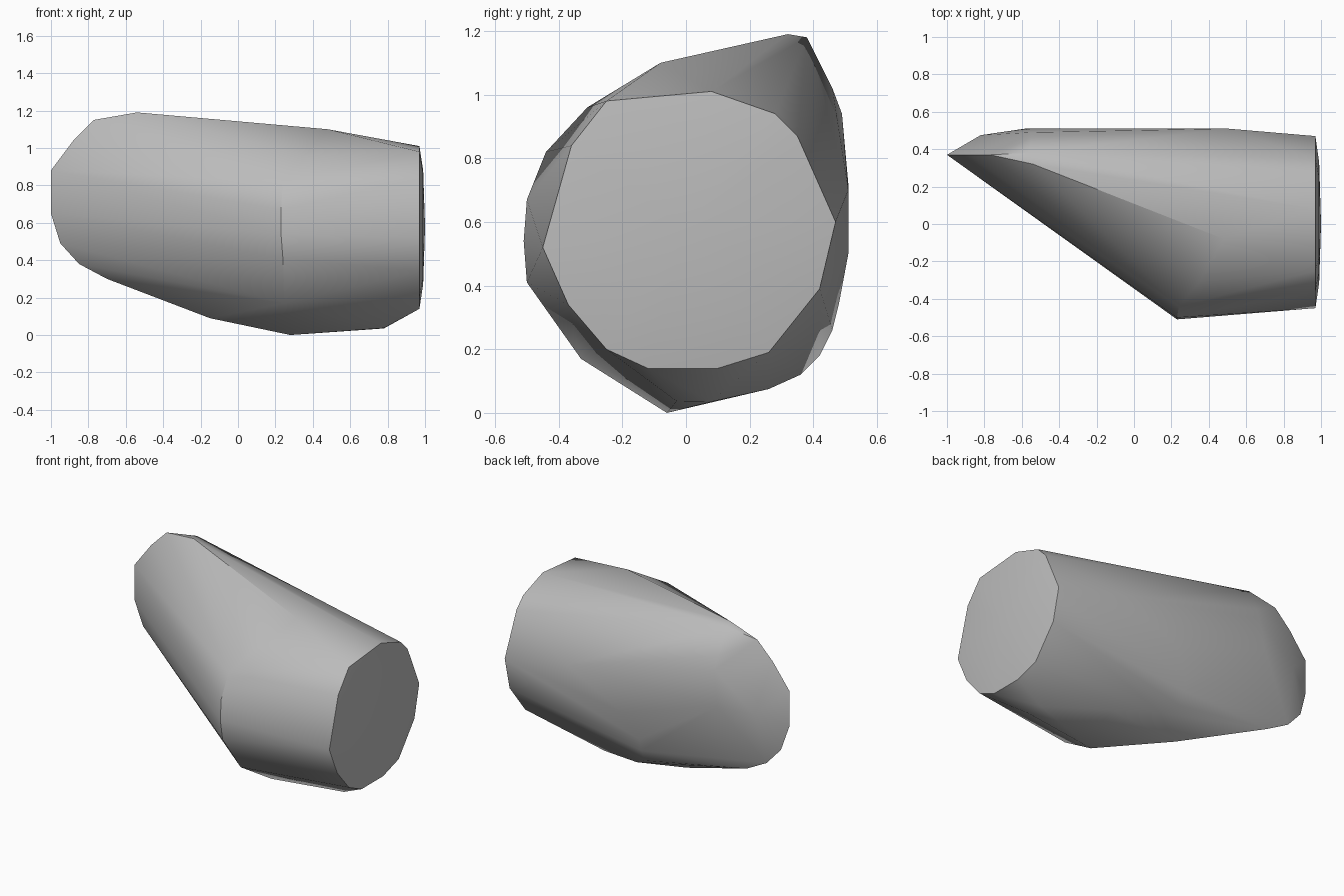
import bpy, bmesh, math
from mathutils import Vector

if "Cube" in bpy.data.objects:
    bpy.data.objects.remove(bpy.data.objects["Cube"])

# One neutral grey
grey = bpy.data.materials.new("neutral grey")
grey.use_nodes = True
colour = (0.5, 0.5, 0.5, 1)
grey.diffuse_color = colour
grey.node_tree.nodes["Principled BSDF"].inputs["Base Color"].default_value = colour

# Outline of the flat end as (y, z)
end_outline = [(-.45, .52), (-.36, .84), (-.25, .98), (.08, 1.01), (.28, .94),
               (.35, .87), (.47, .6), (.42, .39), (.26, .19), (.1, .14),
               (-.12, .14), (-.25, .2), (-.37, .34)]

# Elbow where the long bevel meets the body
elbow = [(.28, -.06, 0), (.25, -.33, .17), (.24, -.5, .41), (.23, -.51, .54),
         (.23, -.5, .67), (.24, -.44, .82), (.35, -.31, .96), (.48, -.08, 1.1)]

# Rim of the pointed end
tip = [(-.54, .32, 1.19), (-.77, .37, 1.15), (-.88, .37, 1.04), (-1, .37, .88),
       (-1, .37, .65), (-.95, .385, .49), (-.85, .39, .38), (-.7, .38, .3),
       (-.56, .38, 1.18)]

# Rounded back and underside
back = [(-.55, .46, 1.02), (-.55, .49, .94), (-.58, .51, .72), (.5, .51, .7),
        (.1, .51, .5), (0, .48, .34), (0, .46, .26), (0, .42, .18),
        (.1, .36, .12), (.4, .26, .075), (-.15, .2, .09), (.78, .08, .035),
        (-.82, .475, .72), (.78, -.03, .037)]


def hull_object(name, points):
    bm = bmesh.new()
    for p in points:
        bm.verts.new(p)
    hull = bmesh.ops.convex_hull(bm, input=bm.verts)
    spare = set(hull["geom_interior"] + hull["geom_unused"])
    bmesh.ops.delete(bm, geom=[v for v in spare if isinstance(v, bmesh.types.BMVert)],
                     context="VERTS")
    bmesh.ops.recalc_face_normals(bm, faces=bm.faces)
    mesh = bpy.data.meshes.new(name)
    bm.to_mesh(mesh)
    bm.free()
    mesh.materials.append(grey)
    obj = bpy.data.objects.new(name, mesh)
    bpy.context.collection.objects.link(obj)
    return obj


# Slightly domed end: outer edge, inner ring and centre
centre = Vector((0, .58))
cap = [(1, *centre)]
for scale, x in ((1, .97), (.7, .99)):
    cap += [(x, *centre.lerp(Vector(p), scale)) for p in end_outline]

body = hull_object("bevelled_body", cap + elbow + tip + back)
bpy.context.view_layer.objects.active = body
body.select_set(True)
bpy.ops.object.shade_smooth_by_angle(angle=math.radians(35))
